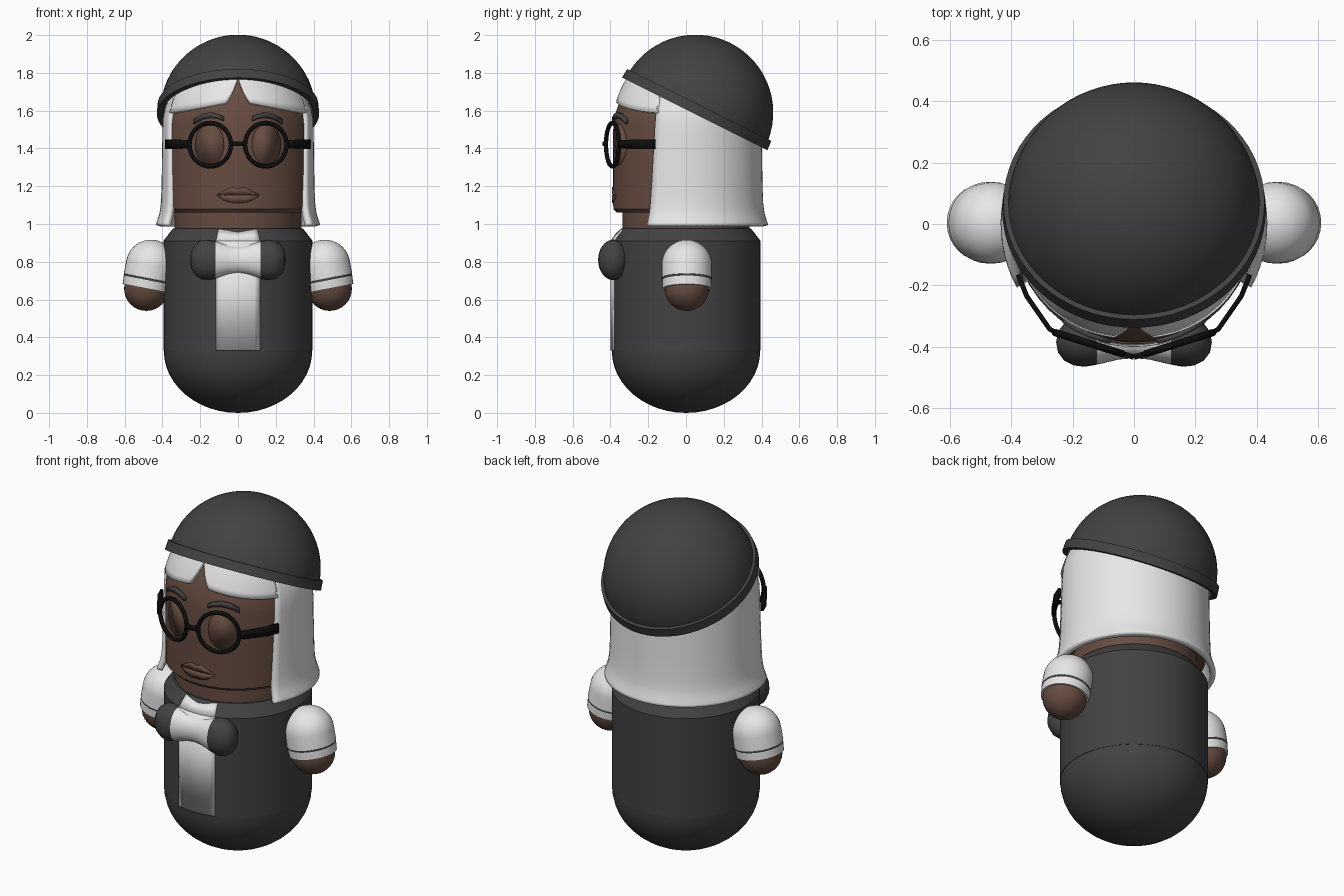
import bpy, bmesh, math
from mathutils import Vector, Matrix

if "Cube" in bpy.data.objects:
    bpy.data.objects.remove(bpy.data.objects["Cube"])

def material(name, rgb):
    m = bpy.data.materials.new(name)
    m.diffuse_color = (*rgb, 1)
    m.use_nodes = True
    m.node_tree.nodes["Principled BSDF"].inputs["Base Color"].default_value = m.diffuse_color
    return m

DARK = material("charcoal cloth", (0.055, 0.055, 0.055))
WHITE = material("white", (0.82, 0.82, 0.82))
SKIN = material("brown skin", (0.135, 0.073, 0.052))
BLACK = material("black frame", (0.004, 0.004, 0.004))

def finish(name, bm, mats, angle=35, solid=0.0):
    bmesh.ops.remove_doubles(bm, verts=bm.verts, dist=1e-5)
    bmesh.ops.recalc_face_normals(bm, faces=bm.faces)
    me = bpy.data.meshes.new(name)
    bm.to_mesh(me)
    bm.free()
    ob = bpy.data.objects.new(name, me)
    bpy.context.collection.objects.link(ob)
    for m in mats:
        me.materials.append(m)
    bpy.ops.object.select_all(action='DESELECT')
    ob.select_set(True)
    bpy.context.view_layer.objects.active = ob
    bpy.ops.object.shade_smooth_by_angle(angle=math.radians(angle))
    if solid:
        mod = ob.modifiers.new("thickness", 'SOLIDIFY')
        mod.thickness = solid
        mod.offset = 0
    return ob

def lathe(name, profile, mats, matrix=Matrix(), rule=None, n=48):
    """Revolve (radius, height) points; rule(height) picks the material slot."""
    bm = bmesh.new()
    rings = [[bm.verts.new((r * math.cos(2 * math.pi * i / n), r * math.sin(2 * math.pi * i / n), z))
              for i in range(n)] if r > 1e-6 else [bm.verts.new((0, 0, z))] for r, z in profile]
    for k, (a, b) in enumerate(zip(rings, rings[1:])):
        for i in range(n):
            j = (i + 1) % n
            quad = [a[i % len(a)], a[j % len(a)], b[j % len(b)], b[i % len(b)]]
            f = bm.faces.new(list(dict.fromkeys(quad)))
            if rule:
                f.material_index = rule((profile[k][1] + profile[k + 1][1]) / 2)
    bm.transform(matrix)
    return finish(name, bm, mats)

def arc(r, h, z, a0, a1, n=10):
    """Elliptic profile points between two elevations in degrees."""
    out = []
    for i in range(n + 1):
        a = math.radians(a0 + (a1 - a0) * i / n)
        out.append((max(0.0, r * math.cos(a)), z + h * math.sin(a)))
    return out

def interp(pts, x):
    for (x0, y0), (x1, y1) in zip(pts, pts[1:]):
        if x <= x1:
            return y0 + (y1 - y0) * max(0, x - x0) / (x1 - x0)
    return pts[-1][1]

def patch(name, cols, radius, mat, thick, rows=3, power=1.0):
    """Curved sheet around the z axis; columns are (low angle, high angle, low z, high z), 0 = front."""
    bm = bmesh.new()
    grid = []
    for a0, a1, z0, z1 in cols:
        line = []
        for k in range(rows + 1):
            t = (k / rows) ** power
            z, a = z0 + (z1 - z0) * t, a0 + (a1 - a0) * t
            r = radius(z)
            line.append(bm.verts.new((r * math.sin(a), -r * math.cos(a), z)))
        grid.append(line)
    for a, b in zip(grid, grid[1:]):
        for k in range(rows):
            bm.faces.new((a[k], b[k], b[k + 1], a[k + 1]))
    return finish(name, bm, [mat], solid=thick)

def flat_cols(pts, r=0.39):
    return [(math.asin(x / r), math.asin(x / r), z0, z1) for x, z0, z1 in pts]

def bars(name, pts, heights, thick, mat):
    """Upright ribbon bent through (x, y, z) points."""
    bm = bmesh.new()
    rows = []
    for p, h in zip(pts, heights):
        rows.append([bm.verts.new(Vector(p) + Vector((0, 0, s * h / 2))) for s in (-1, 1)])
    for a, b in zip(rows, rows[1:]):
        bm.faces.new((a[0], b[0], b[1], a[1]))
    return finish(name, bm, [mat], solid=thick)

T, R, S = Matrix.Translation, Matrix.Rotation, Matrix.Diagonal

# body, neck and head
lathe("body_base", arc(0.393, 0.33, 0.33, -90, 0, 12), [DARK])
torso = [(0.395, 0.33), (0.395, 0.91), (0.345, 0.975), (0, 0.975)]
lathe("torso", [(0, 0.33)] + torso, [DARK])
lathe("neck", [(0, 0.95), (0.335, 0.95), (0.335, 1.07), (0, 1.07)], [SKIN])
lathe("head", [(0, 1.06), (0.365, 1.06), (0.385, 1.08), (0.387, 1.3), (0.385, 1.52), (0.376, 1.58),
               (0.35, 1.65), (0.32, 1.72), (0.285, 1.78), (0.2, 1.86), (0, 1.9)], [SKIN])

# shirt front, in a straight and a sloped piece
def torso_r(z):
    return interp([(z, r) for r, z in torso[:3]], z) + 0.003
shirt = [(x * 0.03, 0, 0) for x in range(-4, 5)]
patch("shirt_front", flat_cols([(x * 0.95, 0.33, 0.91) for x, _, _ in shirt]), torso_r, WHITE, 0.006, 1)
patch("shirt_collar", flat_cols([(x * 0.95, 0.91, 0.955 + abs(x) * 0.15) for x, _, _ in shirt]),
      torso_r, WHITE, 0.006, 1)

# bow tie with white middle
half = [(0.07, 0), (0.076, 0.05), (0.098, 0.12), (0.107, 0.16), (0.102, 0.195), (0.08, 0.228), (0.045, 0.248), (0, 0.254)]
bow = [(r, -x) for r, x in reversed(half[1:])] + half
lathe("bow_tie", bow, [DARK, WHITE], T((0, -0.385, 0.81)) @ S((1, 0.75, 1, 1)) @ R(math.pi / 2, 4, 'Y'),
      lambda h: 1 if abs(h) < 0.12 else 0, 32)

# hair: long shell around the back and a parted fringe
HAIR = [(0.985, 0.437), (1.01, 0.43), (1.05, 0.417), (1.1, 0.409), (1.2, 0.405), (1.5, 0.40), (1.56, 0.397),
        (1.6, 0.39), (1.65, 0.373), (1.7, 0.352), (1.78, 0.31), (1.85, 0.245)]
def hair_r(z):
    return interp(HAIR, z) - 0.012
def hair_outer(z):
    return interp(HAIR, z) - 0.016
cols = []
for i in range(49):
    f = i / 24 - 1
    cols.append((math.pi + f * math.radians(118.5), math.pi + f * math.radians(112), 0.99, 1.84))
patch("long_hair", cols, hair_outer, WHITE, 0.032, 20, 1.4)
edge = [(0, 1.77), (0.03, 1.70), (0.065, 1.64), (0.2, 1.615), (0.36, 1.585), (0.5, 1.585)]
cols = []
for i in range(-34, 35):
    a = math.radians(i * 2)
    cols.append((a, a, interp(edge, abs(0.385 * math.sin(a))), 1.85))
patch("fringe", cols, hair_r, WHITE, 0.024, 8)

# tilted cap with rim
tilt = T((0, 0.05, 1.59)) @ R(-math.radians(26.5), 4, 'X')
lathe("cap", arc(0.412, 0.412, 0, 0, 90, 16), [DARK], tilt, n=64)
lathe("cap_rim", [(0.40, -0.008), (0.43, -0.008), (0.426, 0.045), (0.40, 0.045), (0.40, -0.008)], [DARK], tilt, n=64)

# lips
def face_r(off):
    return lambda z: 0.387 + off
upper = [(-0.11, 1.153, 1.156), (-0.07, 1.156, 1.178), (-0.03, 1.157, 1.196), (0, 1.155, 1.186),
         (0.03, 1.157, 1.196), (0.07, 1.156, 1.178), (0.11, 1.153, 1.156)]
lower = [(-0.11, 1.149, 1.152), (-0.07, 1.122, 1.152), (-0.03, 1.112, 1.153), (0.03, 1.112, 1.153),
         (0.07, 1.122, 1.152), (0.11, 1.149, 1.152)]
patch("upper_lip", flat_cols(upper), face_r(0.0), SKIN, 0.01, 1)
patch("lower_lip", flat_cols(lower), face_r(0.0), SKIN, 0.01, 1)

swing = math.radians(17.5)
for s, side in ((1, "left"), (-1, "right")):
    # eyebrow and closed eye
    brow = [(0.075, 1.545, 1.567), (0.105, 1.557, 1.582), (0.145, 1.562, 1.591), (0.185, 1.556, 1.584), (0.23, 1.53, 1.556)]
    patch("eyebrow_" + side, flat_cols([(s * x, a, b) for x, a, b in brow]), face_r(0.003), DARK, 0.016, 1)
    lid = []
    for i in range(13):
        c = math.cos(math.pi * i / 12)
        h = 0.108 * math.sqrt(max(0.0, 1 - c * c)) + 0.001
        lid.append((s * (0.15 - 0.075 * c), 1.42 - h, 1.42 + h))
    patch("eyelid_" + side, flat_cols(lid), face_r(0.0), SKIN, 0.012, 1)

    # glasses
    bpy.ops.mesh.primitive_torus_add(major_segments=40, minor_segments=8, major_radius=0.115, minor_radius=0.012,
                                     location=(s * 0.147, -0.389, 1.42), rotation=(math.pi / 2, 0, s * swing))
    ring = bpy.context.object
    ring.name = "lens_rim_" + side
    ring.data.materials.append(BLACK)
    bpy.ops.object.shade_smooth_by_angle(angle=math.radians(50))
    bars("glasses_bridge_" + side, [(0, -0.434, 1.425), (s * 0.035, -0.424, 1.425)], [0.022, 0.026], 0.018, BLACK)
    bars("glasses_temple_" + side, [(s * 0.255, -0.354, 1.422), (s * 0.275, -0.343, 1.422), (s * 0.35, -0.235, 1.422),
                                    (s * 0.378, -0.165, 1.422)], [0.035, 0.045, 0.052, 0.052], 0.016, BLACK)

    # arm: hand, cuff, dark line, sleeve
    arm = arc(0.118, 0.118, 0, -90, 0, 8) + [(0.128, 0), (0.131, 0.045), (0.131, 0.055), (0.133, 0.056)]
    arm += arc(0.133, 0.133, 0.128, 0, 90, 10)
    lathe("arm_" + side, arm, [SKIN, WHITE, DARK], T((s * 0.485, 0.004, 0.658)) @ R(-s * math.radians(11), 4, 'Y'),
          lambda h: 0 if h < -0.0001 else 2 if 0.045 < h < 0.0555 else 1, 32)
